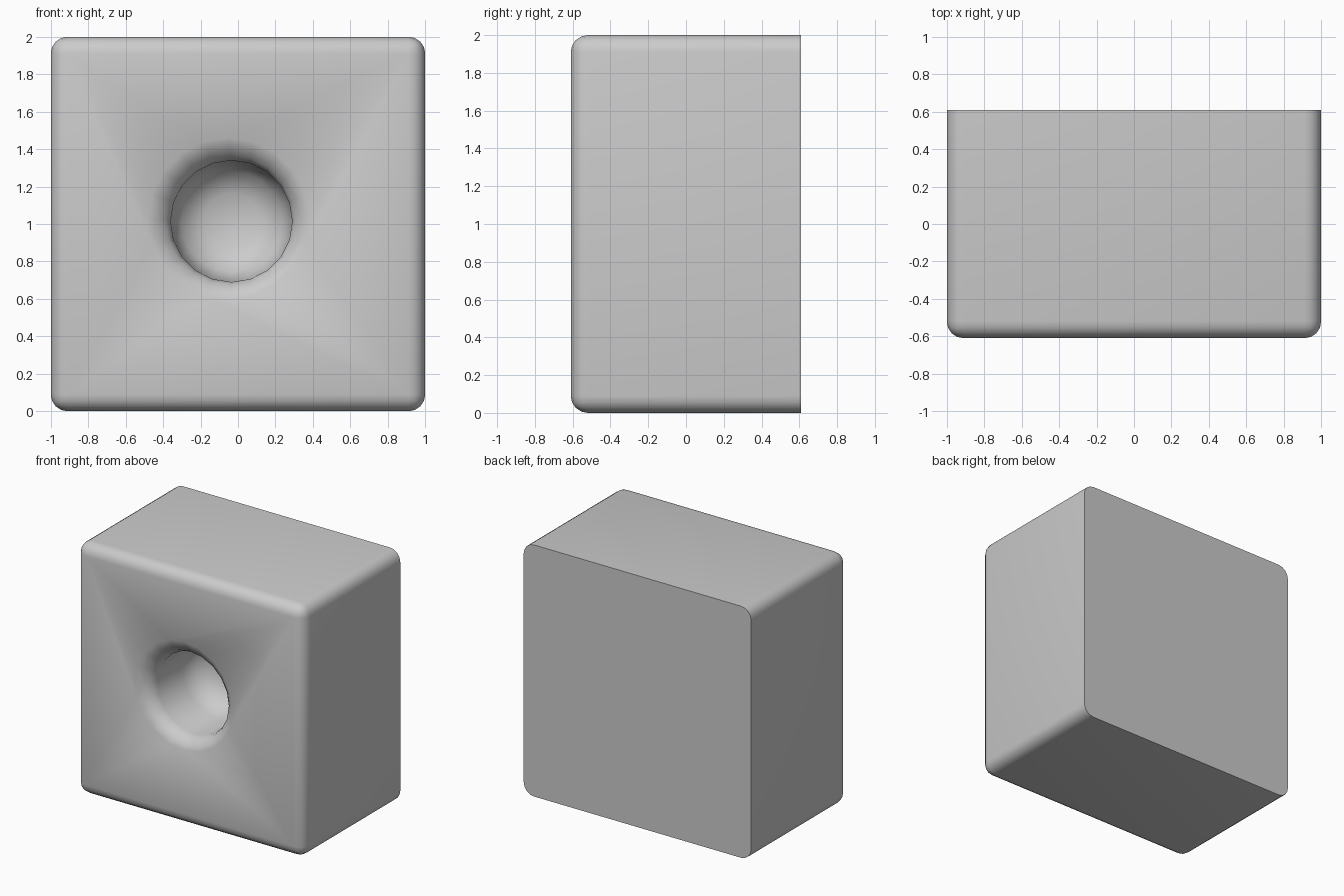
import bpy, bmesh, math
from mathutils import Vector

if "Cube" in bpy.data.objects:
    bpy.data.objects.remove(bpy.data.objects["Cube"])

HALF_DEPTH = 0.61


def new_object(name, bm):
    bmesh.ops.recalc_face_normals(bm, faces=bm.faces)
    mesh = bpy.data.meshes.new(name)
    bm.to_mesh(mesh)
    bm.free()
    obj = bpy.data.objects.new(name, mesh)
    bpy.context.collection.objects.link(obj)
    return obj


# Block: rounded everywhere except around the flat back
bm = bmesh.new()
bmesh.ops.create_cube(bm, size=2)
for v in bm.verts:
    v.co = Vector((v.co.x, v.co.y * HALF_DEPTH, v.co.z + 1))
rounded = [e for e in bm.edges if min(v.co.y for v in e.verts) < 0]
bmesh.ops.bevel(bm, geom=rounded, offset=0.09, segments=4, profile=0.5,
                affect='EDGES', clamp_overlap=True)
block = new_object("block", bm)

# Socket cutter: flared mouth, straight bore and bowl-shaped floor
# Each ring is (y, radius, centre x, centre z)
rings = [(-0.70, 0.44, -0.05, 1.03), (-0.61, 0.43, -0.05, 1.03),
         (-0.585, 0.385, -0.045, 1.025), (-0.55, 0.345, -0.04, 1.02),
         (-0.50, 0.325, -0.035, 1.015), (-0.20, 0.32, -0.035, 1.015),
         (-0.08, 0.27, -0.035, 1.015), (-0.01, 0.15, -0.035, 1.015)]
SIDES = 20
bm = bmesh.new()
loops = []
for y, r, cx, cz in rings:
    loops.append([bm.verts.new((cx + r * math.cos(a), y, cz + r * math.sin(a)))
                  for a in (math.tau * i / SIDES for i in range(SIDES))])
for a, b in zip(loops, loops[1:]):
    for i in range(SIDES):
        j = (i + 1) % SIDES
        bm.faces.new((a[i], a[j], b[j], b[i]))
bm.faces.new(loops[0])
bm.faces.new(loops[-1])
cutter = new_object("socket_cutter", bm)
cutter.hide_render = True

# Cut the socket into the front, then discard the cutter
bpy.context.view_layer.objects.active = block
block.select_set(True)
cut = block.modifiers.new("socket", 'BOOLEAN')
cut.operation = 'DIFFERENCE'
cut.solver = 'EXACT'
cut.object = cutter
bpy.ops.object.modifier_apply(modifier=cut.name)
bpy.data.objects.remove(cutter)

bpy.ops.object.shade_smooth_by_angle(angle=math.radians(40))
